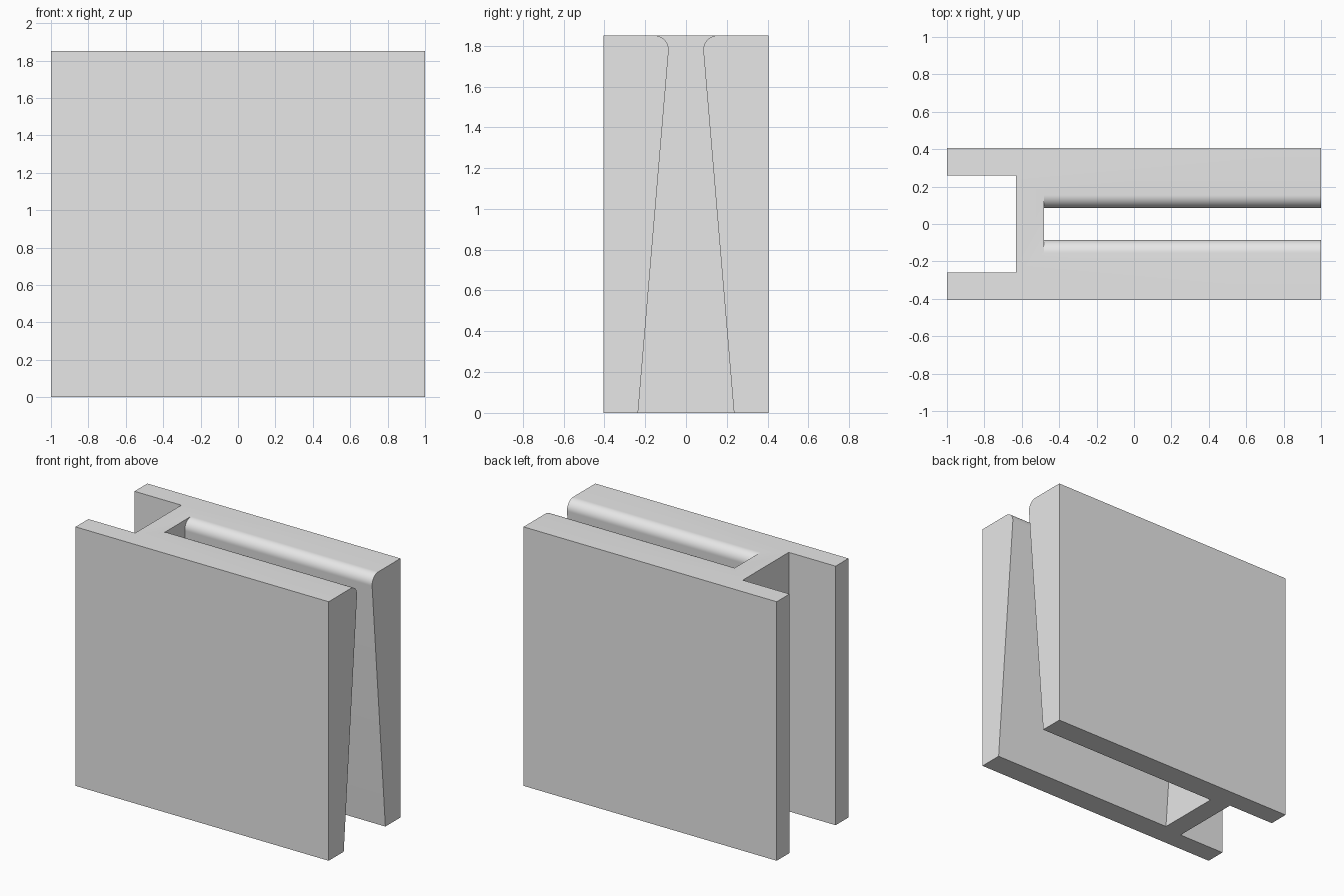
import bpy, bmesh, math
from mathutils import Vector

if "Cube" in bpy.data.objects:
    bpy.data.objects.remove(bpy.data.objects["Cube"])

W, D, H = 2.0, 0.81, 1.85          # overall width, depth, height
R, GAP = 0.07, 0.085               # lip radius, half gap at the narrowest point
BASE = 0.235                       # half gap at the bottom


def prism(name, points, vector):
    """Extrude a closed planar outline along a vector."""
    bm = bmesh.new()
    face = bm.faces.new([bm.verts.new(p) for p in points])
    ext = bmesh.ops.extrude_face_region(bm, geom=[face])
    moved = [g for g in ext["geom"] if isinstance(g, bmesh.types.BMVert)]
    bmesh.ops.translate(bm, verts=moved, vec=Vector(vector))
    bmesh.ops.recalc_face_normals(bm, faces=bm.faces[:])
    mesh = bpy.data.meshes.new(name)
    bm.to_mesh(mesh)
    bm.free()
    obj = bpy.data.objects.new(name, mesh)
    bpy.context.collection.objects.link(obj)
    return obj


def rectangle(x0, x1, y, z):
    return [(x0, -y, z), (x1, -y, z), (x1, y, z), (x0, y, z)]


# Main block
body = prism("clip_body", rectangle(-W / 2, W / 2, D / 2, 0), (0, 0, H))

# Square slot through the left end
slot = prism("square_slot_cutter", rectangle(-1.2, -0.63, 0.26, -0.2), (0, 0, H + 0.4))

# Tapered gap with rounded lips, open at the right end
cy, cz = GAP + R, H - R
tilt = math.atan2(BASE - GAP, cz)
half = []
steps = 16
for i in range(steps + 1):
    a = math.pi + tilt + (math.pi / 2 + tilt) * -i / steps
    half.append((cy + R * math.cos(a), cz + R * math.sin(a)))
slope = (BASE - half[0][0]) / half[0][1]
half = [(BASE + slope * 0.2, -0.2)] + half + [(cy, H + 0.2)]
outline = half + [(-y, z) for y, z in reversed(half)]
gap = prism("tapered_gap_cutter", [(-0.48, y, z) for y, z in outline], (1.7, 0, 0))

# Cut both openings
bpy.context.view_layer.objects.active = body
body.select_set(True)
for cutter in (slot, gap):
    mod = body.modifiers.new(cutter.name, "BOOLEAN")
    mod.operation = "DIFFERENCE"
    mod.solver = "EXACT"
    mod.object = cutter
    bpy.ops.object.modifier_apply(modifier=mod.name)
    bpy.data.objects.remove(cutter)

# Smooth lips, sharp edges
bpy.ops.object.shade_smooth_by_angle(angle=math.radians(30))

grey = bpy.data.materials.new("light_grey")
grey.diffuse_color = (0.8, 0.8, 0.8, 1)
grey.use_nodes = True
grey.node_tree.nodes["Principled BSDF"].inputs["Base Color"].default_value = grey.diffuse_color
body.data.materials.clear()
body.data.materials.append(grey)
